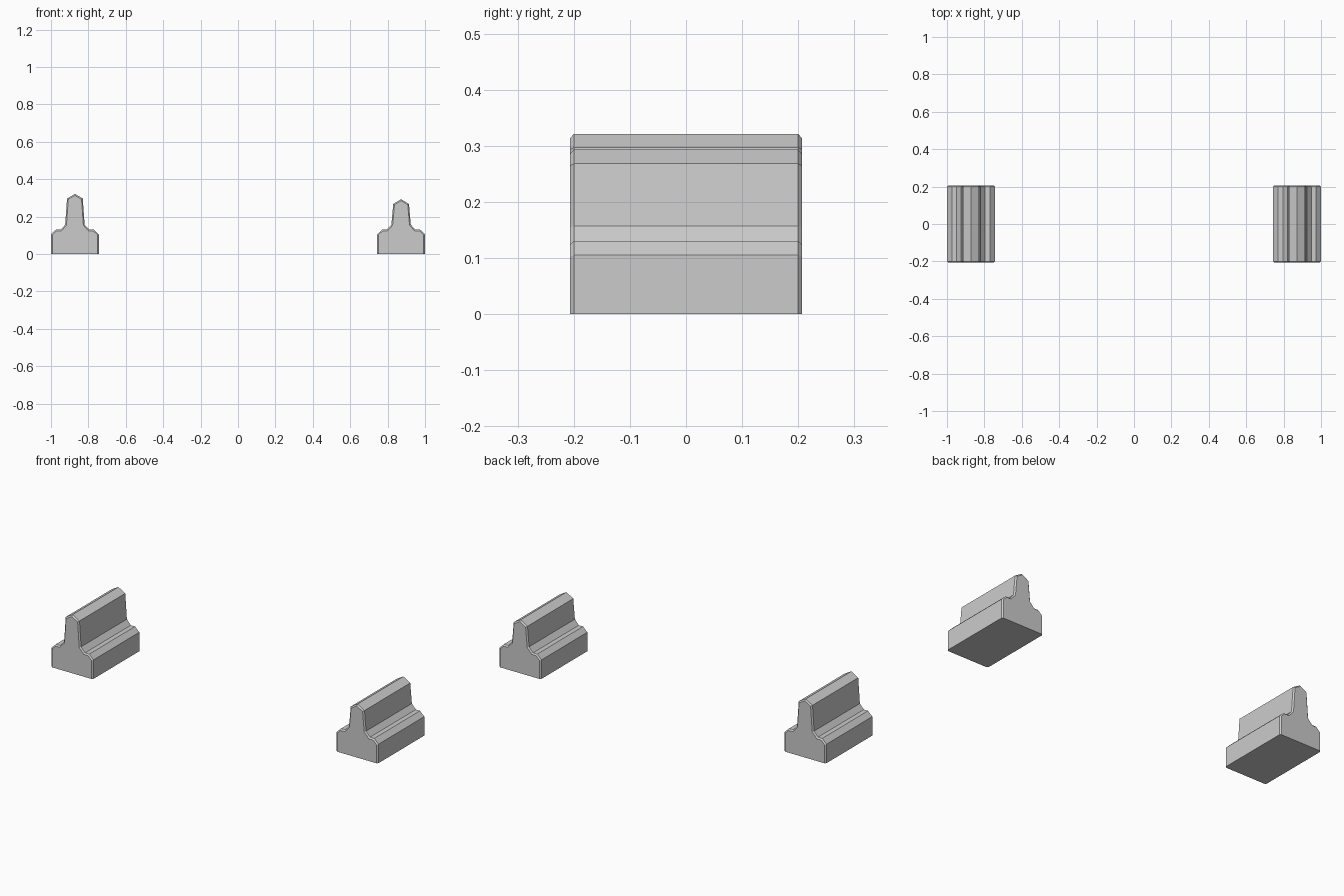
import bpy, bmesh
from mathutils import Vector

if "Cube" in bpy.data.objects:
    bpy.data.objects.remove(bpy.data.objects["Cube"])

BEVEL = 0.007      # end chamfer
HALF_LEN = 0.207   # half length along y


def outline(shoulder, peak):
    """Stepped barrier cross-section, right foot to left foot."""
    half = [(0.128, 0), (0.128, 0.105), (0.102, 0.13), (0.076, 0.13),
            (0.052, 0.157), (0.042, shoulder)]
    return [Vector(p) for p in half + [(0, peak)] + [(-x, z) for x, z in reversed(half)]]


def inset(points, d):
    """Mitred inset of the open outline; the feet stay on the ground."""
    result = []
    for i, p in enumerate(points):
        normals = []
        for a, b in ((i - 1, i), (i, i + 1)):
            if a >= 0 and b < len(points):
                t = (points[b] - points[a]).normalized()
                normals.append(Vector((-t.y, t.x)))
        m = sum(normals, Vector((0, 0))).normalized()
        result.append(p + m * (d / m.dot(normals[0])))
    return result


def block(name, cx, shoulder, peak):
    """Loft the outline along y with chamfered ends."""
    full = outline(shoulder, peak)
    small = inset(full, BEVEL)
    inner = HALF_LEN - BEVEL
    bm = bmesh.new()
    rings = [[bm.verts.new((p.x, y, p.y)) for p in pts]
             for y, pts in ((-HALF_LEN, small), (-inner, full), (inner, full), (HALF_LEN, small))]
    n = len(full)
    for a, b in zip(rings, rings[1:]):
        for i in range(n - 1):
            bm.faces.new((a[i], a[i + 1], b[i + 1], b[i]))
    # end caps and flat underside
    bm.faces.new(rings[0])
    bm.faces.new(rings[-1])
    bm.faces.new([r[0] for r in rings] + [r[-1] for r in reversed(rings)])
    bmesh.ops.recalc_face_normals(bm, faces=bm.faces)
    mesh = bpy.data.meshes.new(name)
    bm.to_mesh(mesh)
    bm.free()
    obj = bpy.data.objects.new(name, mesh)
    obj.location.x = cx
    bpy.context.collection.objects.link(obj)


# tall block on the left, slightly lower one on the right
block("tall_rail_block", -0.872, 0.297, 0.321)
block("low_rail_block", 0.872, 0.268, 0.293)
